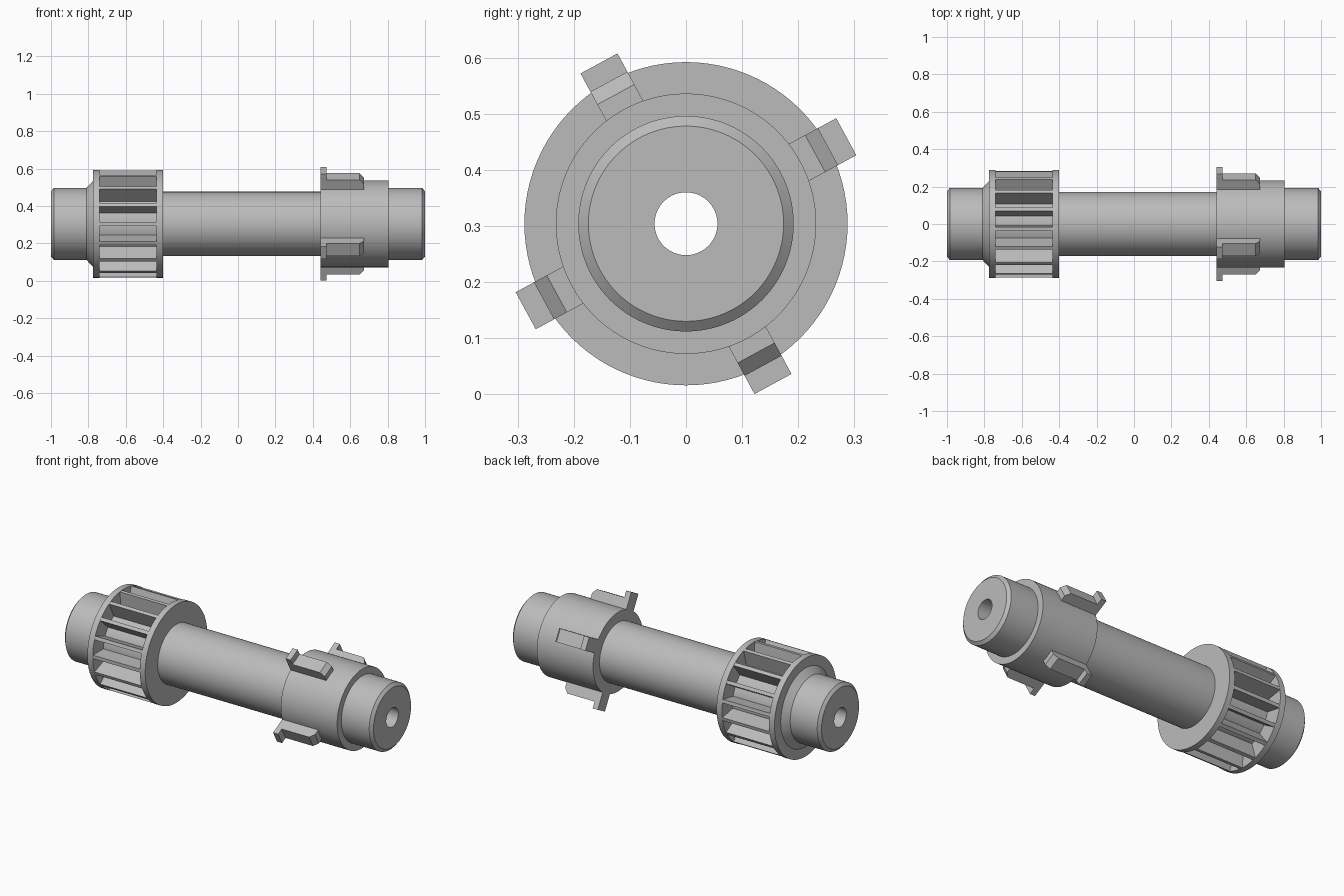
import bpy, bmesh, math
from mathutils import Matrix

cube = bpy.data.objects.get("Cube")
if cube:
    bpy.data.objects.remove(cube, do_unlink=True)

AXIS_Z = 0.304
RIBS = 17

grey = bpy.data.materials.new("plain grey")
grey.use_nodes = True
grey.diffuse_color = (0.5, 0.5, 0.5, 1)
grey.node_tree.nodes["Principled BSDF"].inputs["Base Color"].default_value = (0.5, 0.5, 0.5, 1)


def finish(bm, name):
    bmesh.ops.remove_doubles(bm, verts=bm.verts, dist=1e-5)
    bmesh.ops.recalc_face_normals(bm, faces=bm.faces)
    mesh = bpy.data.meshes.new(name)
    bm.to_mesh(mesh)
    bm.free()
    mesh.materials.append(grey)
    obj = bpy.data.objects.new(name, mesh)
    obj.location.z = AXIS_Z
    bpy.context.collection.objects.link(obj)
    return obj


def lathe(name, profile, steps=96):
    """Turn a closed (x, radius) profile around the x axis."""
    bm = bmesh.new()
    verts = [bm.verts.new((x, 0, r)) for x, r in profile]
    edges = [bm.edges.new((v, verts[i - 1])) for i, v in enumerate(verts)]
    bmesh.ops.spin(bm, geom=verts + edges, cent=(0, 0, 0), axis=(1, 0, 0),
                   angle=math.tau, steps=steps, use_merge=True)
    obj = finish(bm, name)
    bpy.ops.object.select_all(action='DESELECT')
    obj.select_set(True)
    bpy.context.view_layer.objects.active = obj
    bpy.ops.object.shade_smooth_by_angle(angle=math.radians(25))
    return obj


def radial_block(name, profile, width, angle):
    """Extrude an (x, radius) profile sideways and place it around the axis."""
    bm = bmesh.new()
    face = bm.faces.new([bm.verts.new((x, -width / 2, r)) for x, r in profile])
    out = bmesh.ops.extrude_face_region(bm, geom=[face])
    moved = [g for g in out["geom"] if isinstance(g, bmesh.types.BMVert)]
    bmesh.ops.translate(bm, verts=moved, vec=(0, width, 0))
    # Angle runs from +y towards +z
    turn = Matrix.Rotation(angle - math.pi / 2, 3, 'X')
    bmesh.ops.transform(bm, matrix=turn, verts=bm.verts)
    return finish(bm, name)


# Hollow shaft with end journals, ribbed wheel rims and plain collar
lathe("shaft", [
    (-1, 0.056), (-1, 0.174), (-0.985, 0.192), (-0.81, 0.192),
    (-0.775, 0.23), (-0.775, 0.288), (-0.74, 0.288), (-0.74, 0.19),
    (-0.435, 0.19), (-0.435, 0.288), (-0.4, 0.288), (-0.4, 0.172),
    (0.44, 0.172), (0.44, 0.232), (0.805, 0.232), (0.805, 0.192),
    (0.985, 0.192), (1, 0.174), (1, 0.056)])

# Ribs between the wheel rims
rib = [(-0.745, 0.18), (-0.745, 0.287), (-0.43, 0.287), (-0.43, 0.18)]
for i in range(RIBS):
    radial_block(f"wheel_rib_{i + 1}", rib, 0.02, math.pi + math.tau * i / RIBS)

# Four hooked lugs on the collar, each with a raised stop and a sloped end
lug = [(0.44, 0.2), (0.44, 0.325), (0.473, 0.325), (0.473, 0.288),
       (0.65, 0.288), (0.673, 0.262), (0.673, 0.2)]
for i in range(4):
    radial_block(f"collar_lug_{i + 1}", lug, 0.075, math.radians(28.5 + 90 * i))
